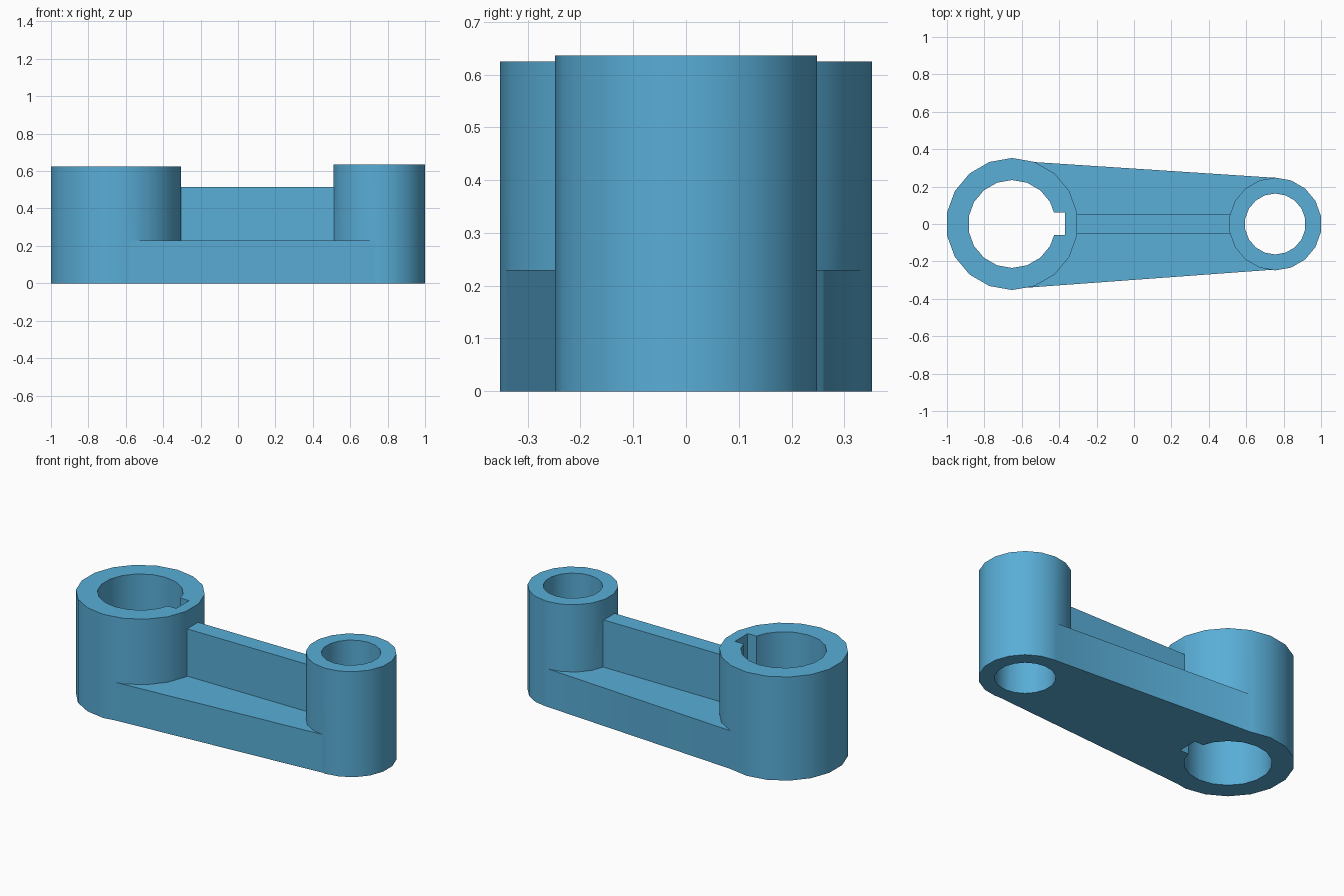
import bpy, bmesh, math

cube = bpy.data.objects.get("Cube")
if cube:
    bpy.data.objects.remove(cube, do_unlink=True)

# Single blue finish
blue = bpy.data.materials.new("blue")
blue.use_nodes = True
color = (0.10, 0.42, 0.68, 1)
blue.diffuse_color = color
blue.node_tree.nodes["Principled BSDF"].inputs["Base Color"].default_value = color

BIG_X, SMALL_X = -0.652, 0.755


def prism(name, points, z0, z1):
    """Extrude a counter-clockwise outline from z0 to z1."""
    bm = bmesh.new()
    base = bm.faces.new([bm.verts.new((x, y, z0)) for x, y in points])
    ext = bmesh.ops.extrude_face_region(bm, geom=[base])
    top = [v for v in ext["geom"] if isinstance(v, bmesh.types.BMVert)]
    bmesh.ops.translate(bm, verts=top, vec=(0, 0, z1 - z0))
    bmesh.ops.recalc_face_normals(bm, faces=bm.faces)
    mesh = bpy.data.meshes.new(name)
    bm.to_mesh(mesh)
    bm.free()
    mesh.materials.append(blue)
    obj = bpy.data.objects.new(name, mesh)
    bpy.context.collection.objects.link(obj)
    return obj


def circle(cx, r, n=18):
    angles = [math.pi / 2 + 2 * math.pi * i / n for i in range(n)]
    return [(cx + r * math.cos(a), r * math.sin(a)) for a in angles]


def box(x0, x1, y0, y1):
    return [(x0, y0), (x1, y0), (x1, y1), (x0, y1)]


def combine(target, other, operation):
    """Apply a boolean and discard the other solid."""
    mod = target.modifiers.new(operation.lower(), "BOOLEAN")
    mod.operation = operation
    mod.solver = "EXACT"
    mod.object = other
    bpy.context.view_layer.objects.active = target
    bpy.ops.object.modifier_apply(modifier=mod.name)
    bpy.data.objects.remove(other, do_unlink=True)


# Large boss, small boss, tapered web and central rib
arm = prism("crank_arm", circle(BIG_X, 0.353), 0, 0.625)
small_boss = prism("small_boss", circle(SMALL_X, 0.248), 0, 0.636)
web = prism("web", [(-0.58, -0.341), (0.735, -0.245), (0.755, 0.247), (-0.532, 0.331)], 0, 0.23)
rib = prism("rib", box(BIG_X, SMALL_X, -0.05, 0.054), 0.1, 0.515)
for part in (small_boss, web, rib):
    combine(arm, part, "UNION")

# Through bores and the keyway slot
cutters = [
    prism("large_bore", circle(BIG_X, 0.235), -0.1, 0.8),
    prism("small_bore", circle(SMALL_X, 0.163), -0.1, 0.8),
    prism("keyway", box(BIG_X, -0.37, -0.06, 0.062), -0.1, 0.8),
]
for cutter in cutters:
    cutter.hide_render = True
    combine(arm, cutter, "DIFFERENCE")

# Smooth round walls, crisp rims
bpy.ops.object.select_all(action="DESELECT")
arm.select_set(True)
bpy.context.view_layer.objects.active = arm
bpy.ops.object.shade_smooth_by_angle(angle=math.radians(30))
